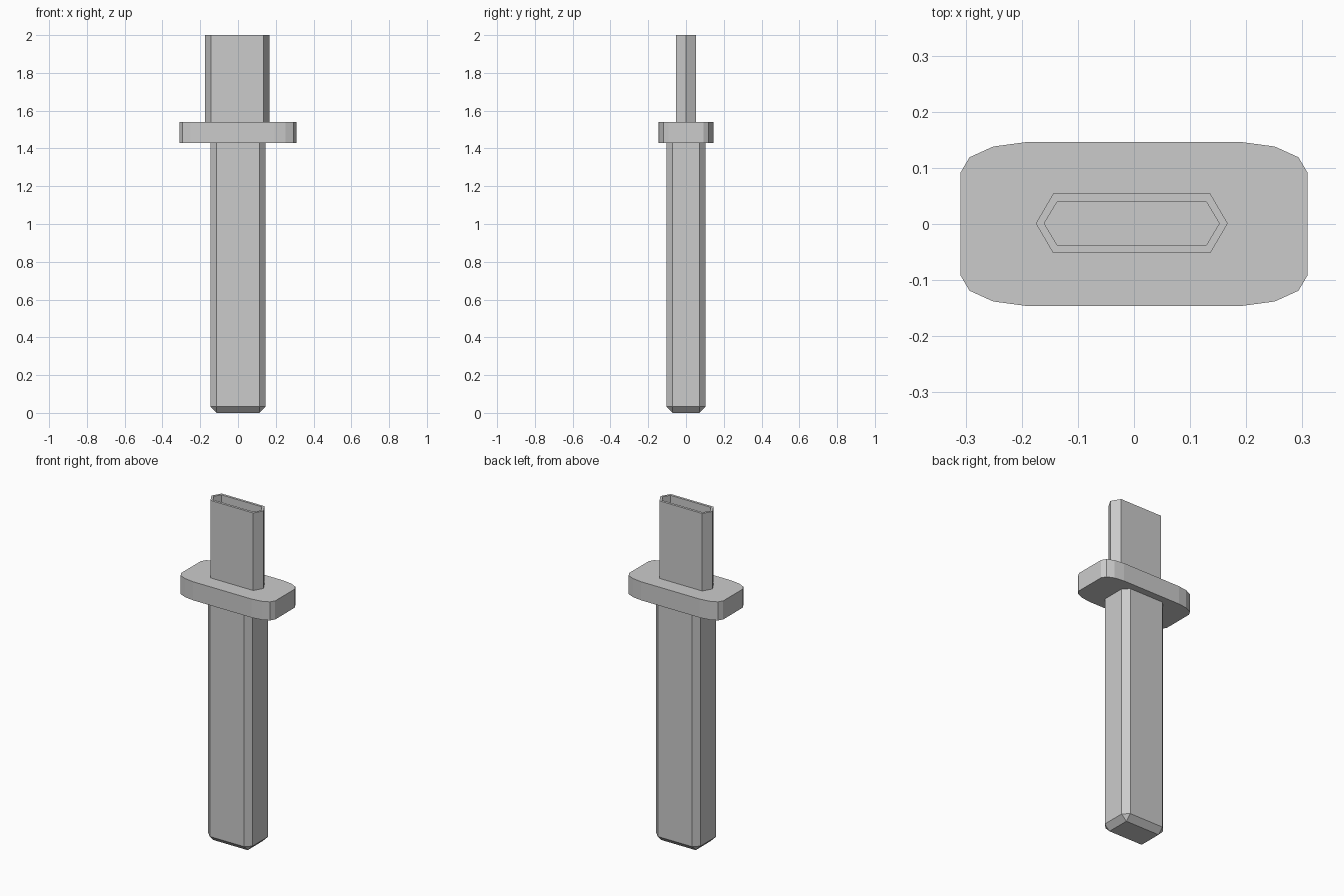
import bpy, bmesh

if "Cube" in bpy.data.objects:
    bpy.data.objects.remove(bpy.data.objects["Cube"])


def add_object(name, bm):
    bmesh.ops.recalc_face_normals(bm, faces=bm.faces)
    mesh = bpy.data.meshes.new(name)
    bm.to_mesh(mesh)
    bm.free()
    obj = bpy.data.objects.new(name, mesh)
    bpy.context.collection.objects.link(obj)
    return obj


def ring(bm, outline, z):
    return [bm.verts.new((x, y, z)) for x, y in outline]


def bridge(bm, a, b):
    n = len(a)
    for i in range(n):
        j = (i + 1) % n
        bm.faces.new((a[i], a[j], b[j], b[i]))


def hexagon(half_x, flat_x, half_y, cx=-0.004, cy=0.001):
    pts = [(half_x, 0), (flat_x, half_y), (-flat_x, half_y),
           (-half_x, 0), (-flat_x, -half_y), (flat_x, -half_y)]
    return [(x + cx, y + cy) for x, y in pts]


# Grip: a box with every edge chamfered, its top tucked into the guard
bm = bmesh.new()
bmesh.ops.create_cube(bm, size=1)
for v in bm.verts:
    v.co = (v.co.x * 0.292, v.co.y * 0.207, (v.co.z + 0.5) * 1.467)
bmesh.ops.bevel(bm, geom=bm.edges[:], offset=0.033, segments=1,
                affect='EDGES', profile=0.5)
add_object("grip", bm)

# Guard: flat plate with faceted round corners, mirrored from one quarter
quarter = [(0.309, 0.092), (0.293, 0.119), (0.251, 0.138), (0.192, 0.146)]
half = quarter + [(-x, y) for x, y in reversed(quarter)]
outline = half + [(-x, -y) for x, y in half]
bm = bmesh.new()
low, high = ring(bm, outline, 1.43), ring(bm, outline, 1.54)
bridge(bm, low, high)
bm.faces.new(low)
bm.faces.new(high)
add_object("guard", bm)

# Blade socket: open six-sided tube with a thin wall
outer, inner = hexagon(0.171, 0.140, 0.053), hexagon(0.156, 0.133, 0.0385)
bm = bmesh.new()
rings = [ring(bm, outer, 1.535), ring(bm, outer, 2.0),
         ring(bm, inner, 2.0), ring(bm, inner, 1.535)]
for i in range(4):
    bridge(bm, rings[i], rings[(i + 1) % 4])
add_object("blade_socket", bm)
